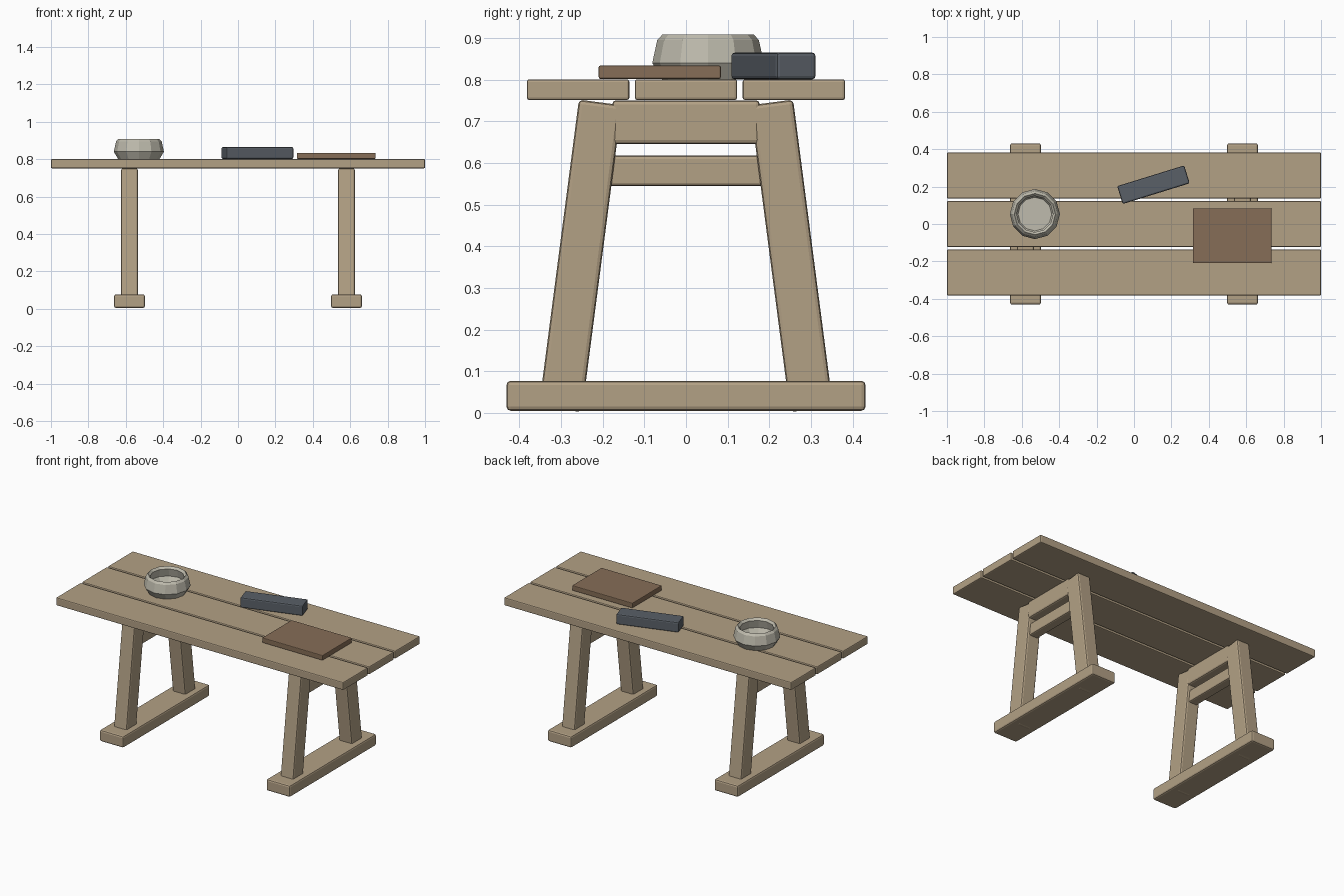
import bpy, bmesh, math

if "Cube" in bpy.data.objects:
    bpy.data.objects.remove(bpy.data.objects["Cube"])


def material(name, rgb):
    m = bpy.data.materials.new(name)
    m.diffuse_color = (*rgb, 1)
    m.use_nodes = True
    m.node_tree.nodes["Principled BSDF"].inputs["Base Color"].default_value = m.diffuse_color
    return m


wood = material("pale_wood", (0.45, 0.355, 0.235))
dark_wood = material("dark_wood", (0.24, 0.155, 0.095))
slate = material("slate", (0.10, 0.115, 0.135))
clay = material("clay", (0.52, 0.50, 0.42))


def finish(name, bm, mat):
    me = bpy.data.meshes.new(name)
    bmesh.ops.recalc_face_normals(bm, faces=bm.faces)
    bm.to_mesh(me)
    bm.free()
    me.materials.append(mat)
    ob = bpy.data.objects.new(name, me)
    bpy.context.collection.objects.link(ob)
    return ob


def box(name, loc, size, mat, bevel=0.008, rot=(0, 0, 0)):
    bm = bmesh.new()
    bmesh.ops.create_cube(bm, size=1)
    bmesh.ops.scale(bm, vec=size, verts=bm.verts)
    bmesh.ops.bevel(bm, geom=bm.edges[:], offset=bevel, segments=2,
                    profile=0.5, affect='EDGES')
    ob = finish(name, bm, mat)
    ob.location = loc
    ob.rotation_euler = rot
    return ob


# table top planks
for i, y in enumerate((-0.259, 0, 0.259)):
    box(f"top_plank_{i + 1}", (0, y, 0.776), (2, 0.246, 0.05), wood, 0.006)

# two trestles: foot, leaning legs, top rail, lower rail
tilt = math.atan(0.13)
for side, x in (("left", -0.58), ("right", 0.58)):
    box(f"{side}_foot", (x, 0, 0.041), (0.165, 0.862, 0.072), wood, 0.01)
    for end, s in (("front", -1), ("back", 1)):
        box(f"{side}_{end}_leg", (x, s * 0.2535, 0.377), (0.09, 0.104, 0.743),
            wood, 0.01, (s * tilt, 0, 0))
    box(f"{side}_top_rail", (x, 0, 0.698), (0.09, 0.355, 0.105), wood, 0.01)
    box(f"{side}_lower_rail", (x, 0, 0.581), (0.06, 0.38, 0.073), wood, 0.008)

# items on the table
box("cutting_board", (0.525, -0.063, 0.818), (0.42, 0.293, 0.032), dark_wood, 0.004)
box("whetstone", (0.104, 0.21, 0.833), (0.375, 0.1, 0.064), slate, 0.008,
    (0, 0, math.radians(17.2)))

# twelve-sided bowl, lathed profile (radius, height)
profile = [(0.11, 0.80), (0.134, 0.84), (0.122, 0.895), (0.11, 0.908),
           (0.097, 0.895), (0.11, 0.845), (0.09, 0.815)]
N = 12
bm = bmesh.new()
rings = [[bm.verts.new((r * math.cos(2 * math.pi * k / N),
                        r * math.sin(2 * math.pi * k / N), z))
          for k in range(N)] for r, z in profile]
for a, b in zip(rings, rings[1:]):
    for k in range(N):
        j = (k + 1) % N
        bm.faces.new((a[k], a[j], b[j], b[k]))
bm.faces.new(rings[0])
bm.faces.new(rings[-1])
bowl = finish("bowl", bm, clay)
bowl.location = (-0.53, 0.053, 0)
